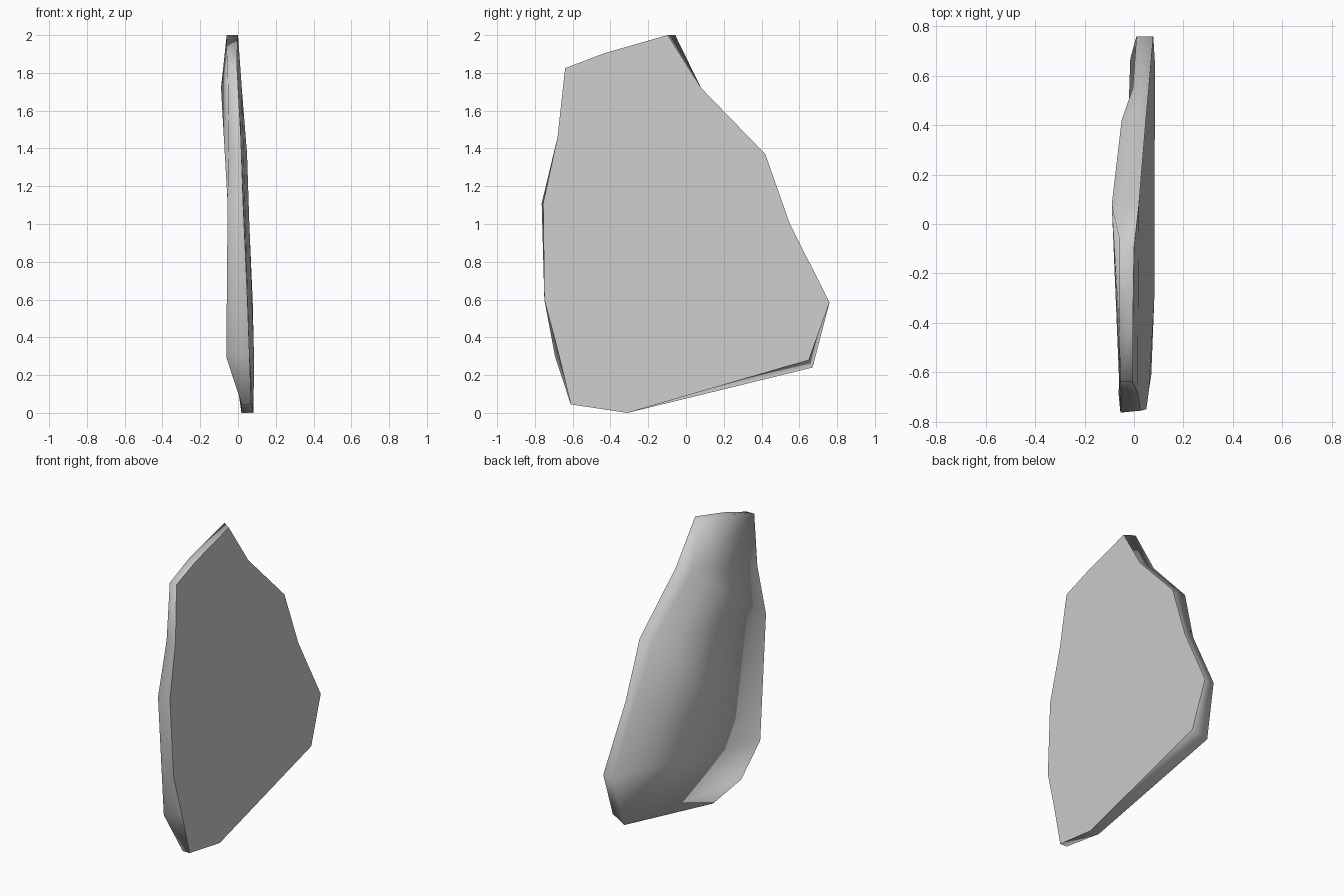
import bpy
import bmesh

cube = bpy.data.objects.get("Cube")
if cube:
    bpy.data.objects.remove(cube, do_unlink=True)

# Stone colour
stone = bpy.data.materials.new("stone_grey")
stone.use_nodes = True
grey = (0.6, 0.6, 0.6, 1)
stone.diffuse_color = grey
stone.node_tree.nodes["Principled BSDF"].inputs["Base Color"].default_value = grey

# Outline corners of the slab: y, z, x of the flat side, x of the rough side
outline = [
    (-.077, 2.0, .0, -.06), (-.43, 1.905, -.005, -.06), (-.64, 1.825, -.005, -.055),
    (-.68, 1.46, .015, -.05), (-.76, 1.11, .027, -.055), (-.75, .60, .05, -.015),
    (-.685, .31, .06, -.062), (-.61, .045, .07, .02), (-.31, 0, .082, .018),
    (.66, .26, .085, -.015), (.76, .585, .078, .01), (.55, 1.0, .06, -.005),
    (.42, 1.37, .048, -.05), (.08, 1.72, .02, -.09),
]
# Small y, z offsets where the rough side overhangs the flat side
overhang = {0: (.02, 0), 4: (-.004, 0), 6: (-.008, -.015), 9: (.01, -.02)}

bm = bmesh.new()
flat, rough = [], []
for i, (y, z, xf, xr) in enumerate(outline):
    dy, dz = overhang.get(i, (0, 0))
    flat.append(bm.verts.new((xf, y - dy, z - dz)))
    rough.append(bm.verts.new((xr, y + dy, z + dz)))

# Flat cut side
bm.faces.new(flat)

# Rough side: facets fanned from a few corners
for hub, fan in ((13, (0, 1, 2, 3, 4, 12)), (4, (5, 6, 12)),
                 (6, (9, 10, 11, 12)), (9, (6, 7, 8))):
    for a, b in zip(fan, fan[1:]):
        bm.faces.new((rough[hub], rough[a], rough[b]))

# Narrow wall around the edge
count = len(outline)
wall = []
for i in range(count):
    j = (i + 1) % count
    wall.append(bm.faces.new((flat[j], flat[i], rough[i], rough[j])))
bmesh.ops.triangulate(bm, faces=wall, quad_method='SHORT_EDGE')
bmesh.ops.recalc_face_normals(bm, faces=bm.faces[:])

# Rounded shading everywhere except on the flat cut side
flat_set = set(flat)
for face in bm.faces:
    face.smooth = not all(v in flat_set for v in face.verts)
for edge in bm.edges:
    if all(v in flat_set for v in edge.verts):
        edge.smooth = False

mesh = bpy.data.meshes.new("stone_slab")
bm.to_mesh(mesh)
bm.free()
mesh.materials.append(stone)
slab = bpy.data.objects.new("stone_slab", mesh)
bpy.context.collection.objects.link(slab)
